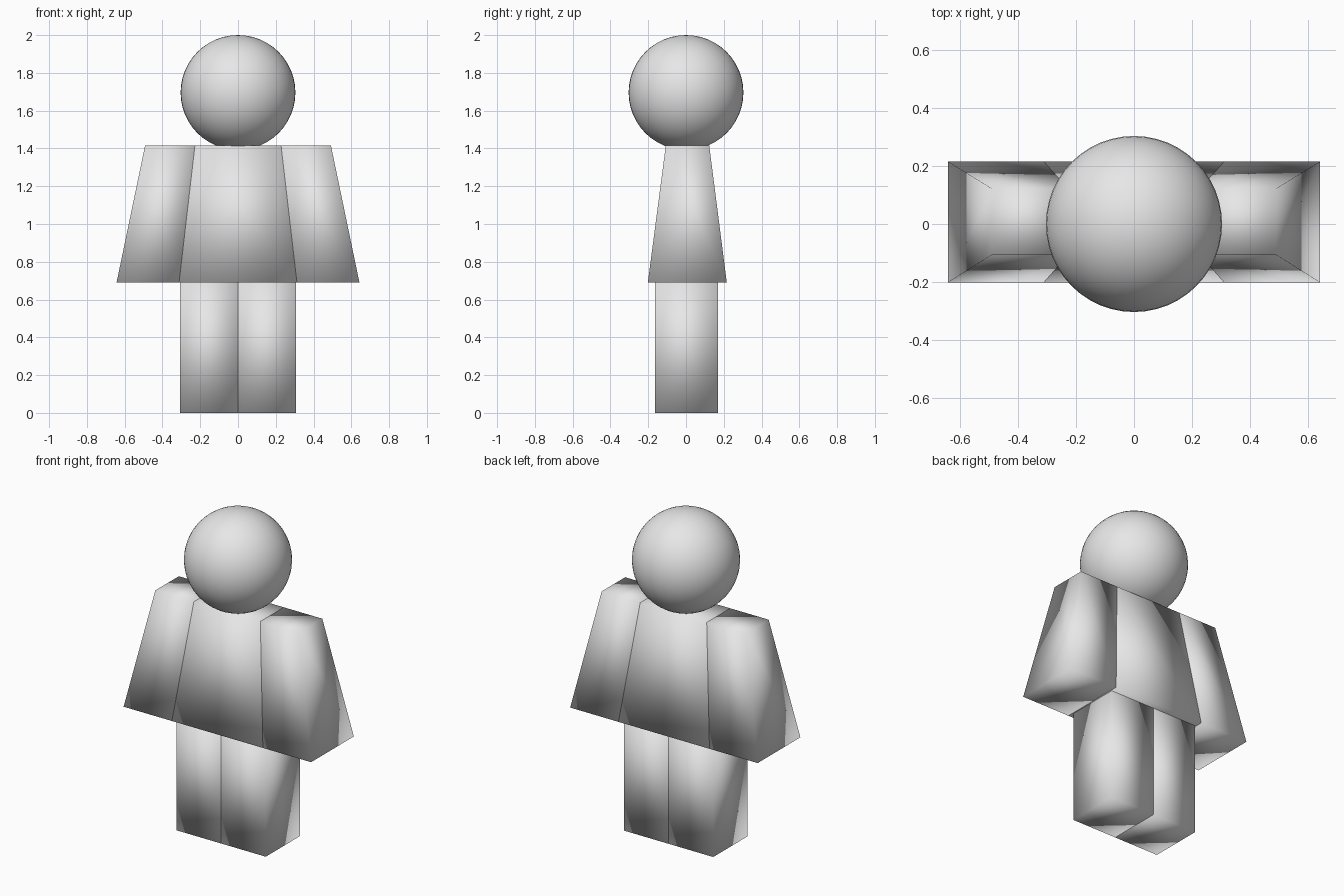
import bpy

if "Cube" in bpy.data.objects:
    bpy.data.objects.remove(bpy.data.objects["Cube"])

grey = bpy.data.materials.new("light_grey")
grey.diffuse_color = (0.8, 0.8, 0.8, 1)
grey.use_nodes = True
grey.node_tree.nodes["Principled BSDF"].inputs["Base Color"].default_value = grey.diffuse_color


def finish(obj, name):
    """Name, colour and smooth-shade a part."""
    obj.name = obj.data.name = name
    obj.data.materials.append(grey)
    for p in obj.data.polygons:
        p.use_smooth = True


def tapered_box(name, z0, bottom, z1, top):
    """Box between two rectangles given as (x0, x1, y0, y1)."""
    bpy.ops.mesh.primitive_cube_add(size=2)
    obj = bpy.context.object
    for v in obj.data.vertices:
        x0, x1, y0, y1 = top if v.co.z > 0 else bottom
        v.co = (x1 if v.co.x > 0 else x0,
                y1 if v.co.y > 0 else y0,
                z1 if v.co.z > 0 else z0)
    finish(obj, name)


HIP, NECK = 0.69, 1.415
LOW_Y, HIGH_Y = (-0.202, 0.216), (-0.107, 0.123)

# Torso
tapered_box("torso", HIP, (-0.312, 0.312, *LOW_Y), NECK, (-0.228, 0.228, *HIGH_Y))

# Arms and legs, one per side
for side, s in (("left", -1), ("right", 1)):
    def span(inner, outer):
        return sorted((s * inner, s * outer))
    tapered_box(side + "_arm", HIP, (*span(0.312, 0.643), *LOW_Y),
                NECK, (*span(0.228, 0.492), *HIGH_Y))
    leg = (*span(0.0, 0.306), -0.165, 0.17)
    tapered_box(side + "_leg", 0, leg, HIP, leg)

# Head
bpy.ops.mesh.primitive_uv_sphere_add(segments=48, ring_count=24, radius=0.304,
                                     location=(0, 0, 1.696))
finish(bpy.context.object, "head")
